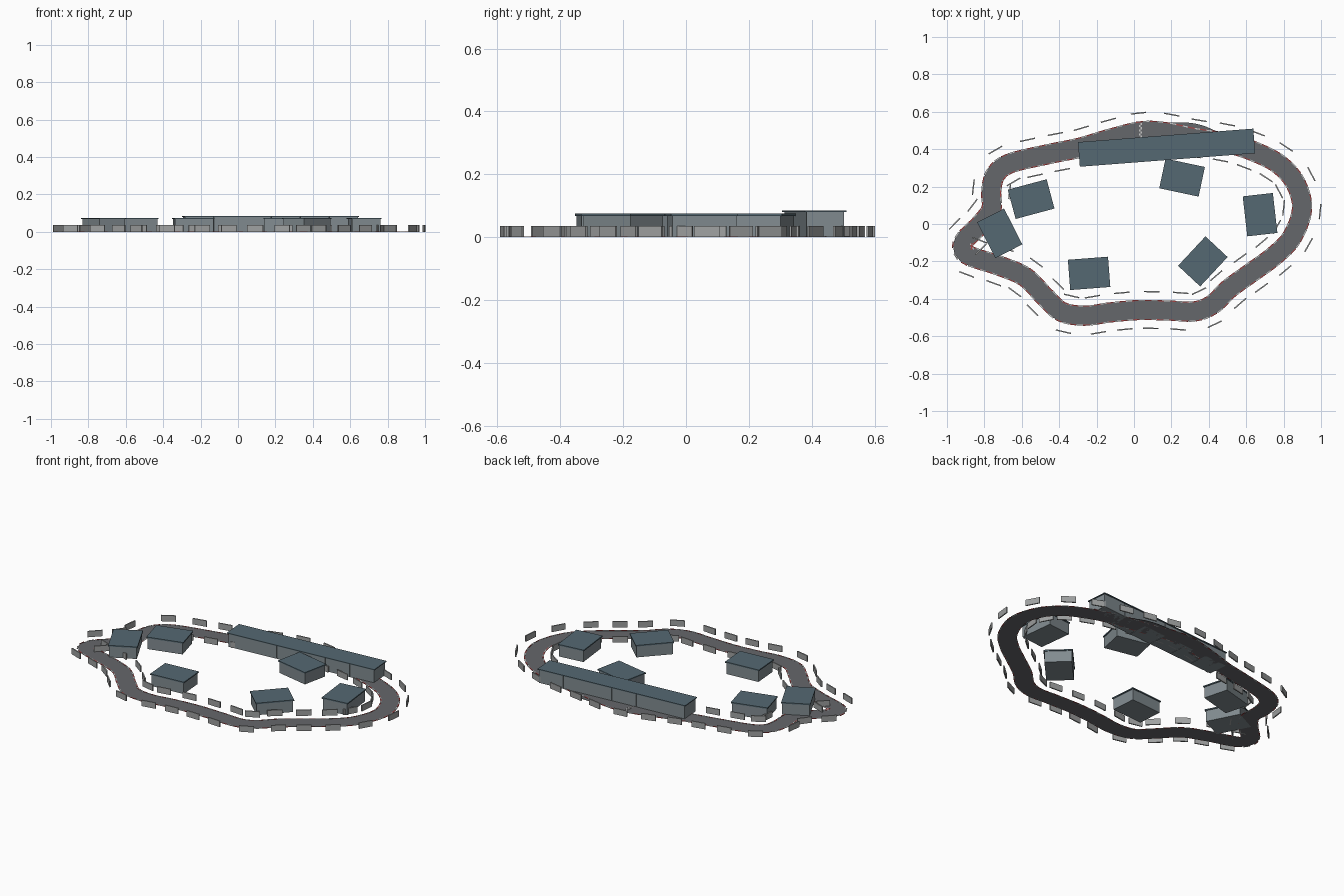
import bpy, bmesh, math
from mathutils import Vector, Matrix

if "Cube" in bpy.data.objects:
    bpy.data.objects.remove(bpy.data.objects["Cube"])


def material(name, c):
    m = bpy.data.materials.new(name)
    m.diffuse_color = (*c, 1)
    m.use_nodes = True
    m.node_tree.nodes["Principled BSDF"].inputs["Base Color"].default_value = m.diffuse_color
    return m


ASPHALT = material("asphalt", (0.13, 0.135, 0.145))
RED = material("kerb_red", (0.4, 0.06, 0.06))
WHITE = material("paint_white", (0.75, 0.75, 0.75))
STEEL = material("barrier_grey", (0.35, 0.36, 0.36))
WALL = material("wall_grey", (0.22, 0.26, 0.28))
ROOF = material("roof_slate", (0.09, 0.14, 0.17))


def finish(name, bm, mat):
    me = bpy.data.meshes.new(name)
    bmesh.ops.recalc_face_normals(bm, faces=bm.faces)
    bm.to_mesh(me)
    bm.free()
    ob = bpy.data.objects.new(name, me)
    me.materials.append(mat)
    bpy.context.collection.objects.link(ob)
    return ob


def add_box(bm, x, y, z0, z1, length, width, ang):
    mat = (Matrix.Translation((x, y, (z0 + z1) / 2)) @ Matrix.Rotation(ang, 4, 'Z')
           @ Matrix.Diagonal((length, width, z1 - z0, 1)))
    bmesh.ops.create_cube(bm, size=1, matrix=mat)


def smooth_path(pts, closed, sub=12):
    n = len(pts)
    get = (lambda i: pts[i % n]) if closed else (lambda i: pts[min(max(i, 0), n - 1)])
    out = []
    for i in range(n if closed else n - 1):
        a, b, c, d = (get(i + k) for k in (-1, 0, 1, 2))
        for s in range(sub):
            t = s / sub
            out.append(0.5 * (2 * b + (c - a) * t + (2 * a - 5 * b + 4 * c - d) * t * t
                              + (3 * b - a - 3 * c + d) * t ** 3))
    out.append(pts[0] if closed else pts[-1])
    return out


def resample(path, count):
    """Evenly spaced (point, tangent) pairs along a polyline."""
    dist = [0]
    for a, b in zip(path, path[1:]):
        dist.append(dist[-1] + (b - a).length)
    out, j = [], 0
    for i in range(count):
        s = dist[-1] * i / count
        while dist[j + 1] < s:
            j += 1
        a, b = path[j], path[j + 1]
        f = (s - dist[j]) / (dist[j + 1] - dist[j])
        out.append((a.lerp(b, f), (b - a).normalized()))
    return out


def ribbon(name, samples, half, z0, z1, closed, mat):
    bm = bmesh.new()
    rings = []
    for p, t in samples:
        n = Vector((-t.y, t.x)) * half
        rings.append([bm.verts.new((*(p + n * s), z))
                      for s, z in ((1, z0), (1, z1), (-1, z1), (-1, z0))])
    k = len(rings)
    for i in range(k if closed else k - 1):
        a, b = rings[i], rings[(i + 1) % k]
        for e in range(4):
            bm.faces.new((a[e], a[(e + 1) % 4], b[(e + 1) % 4], b[e]))
    if not closed:
        bm.faces.new(rings[0])
        bm.faces.new(rings[-1])
    return finish(name, bm, mat)


def along(name, samples, offsets, length, width, z0, z1, mat):
    bm = bmesh.new()
    for p, t in samples:
        for o in offsets:
            q = p + Vector((-t.y, t.x)) * o
            add_box(bm, q.x, q.y, z0, z1, length, width, math.atan2(t.y, t.x))
    return finish(name, bm, mat)


# Circuit centreline, clockwise from the start line
centre = [Vector(p) for p in (
    (.035, .495), (.16, .492), (.32, .46), (.51, .43), (.66, .38), (.78, .315), (.865, .215),
    (.898, .08), (.845, -.07), (.75, -.17), (.62, -.265), (.51, -.345), (.42, -.43),
    (.325, -.467), (.19, -.463), (.03, -.46), (-.13, -.473), (-.26, -.49), (-.385, -.47),
    (-.475, -.39), (-.58, -.285), (-.715, -.225), (-.875, -.172), (-.917, -.13),
    (-.90, -.08), (-.82, .0), (-.763, .08), (-.763, .175), (-.74, .265), (-.66, .325),
    (-.45, .375), (-.29, .408), (-.13, .455))]
path = smooth_path(centre, True)
ribbon("track", resample(path, 200), 0.05, 0, 0.002, True, ASPHALT)

# Red and white kerbs on both edges
kerbs = resample(path, 136)
along("red_kerbs", kerbs[0::2], (0.051, -0.051), 0.036, 0.006, 0, 0.003, RED)
along("white_kerbs", kerbs[1::2], (0.051, -0.051), 0.036, 0.006, 0, 0.003, WHITE)

# Barrier panels outside and inside the track
along("barriers", resample(path, 30), (0.098, -0.098), 0.083, 0.007, 0, 0.036, STEEL)

# Pit lane beside the main straight
pit = [Vector(p) for p in ((-.28, .40), (-.1, .44), (.05, .475), (.22, .498), (.34, .488),
                           (.46, .44), (.58, .41))]
ribbon("pit_lane", resample(smooth_path(pit, False), 40), 0.045, 0, 0.0015, False, ASPHALT)

# Chequered start line
bm = bmesh.new()
for i in range(8):
    for j in range(2):
        if (i + j) % 2 == 0:
            add_box(bm, .03 + j * .009, .457 + i * .011, .0015, .0035, .009, .011, 0)
finish("start_line", bm, WHITE)

# Pit building made of six bays under one long roof
ang, c = math.radians(4.4), Vector((.174, .408))
d = Vector((math.cos(ang), math.sin(ang)))
bm = bmesh.new()
for i in range(6):
    q = c + d * (i - 2.5) * .155
    add_box(bm, q.x, q.y, 0, .08, .153, .12, ang)
finish("pit_bays", bm, WALL)
bm = bmesh.new()
add_box(bm, c.x, c.y, .08, .085, .94, .132, ang)
finish("pit_roof", bm, ROOF)

# Infield buildings: x, y, angle
for i, (x, y, a) in enumerate(((-.55, .133, 15), (-.718, -.05, -63), (-.24, -.264, 4.4),
                               (.368, -.2, 47), (.674, .05, -83.5), (.257, .248, -12))):
    a = math.radians(a)
    bm = bmesh.new()
    add_box(bm, x, y, 0, .068, .205, .152, a)
    finish(f"building_{i + 1}", bm, WALL)
    bm = bmesh.new()
    add_box(bm, x, y, .068, .075, .215, .162, a)
    finish(f"building_roof_{i + 1}", bm, ROOF)
